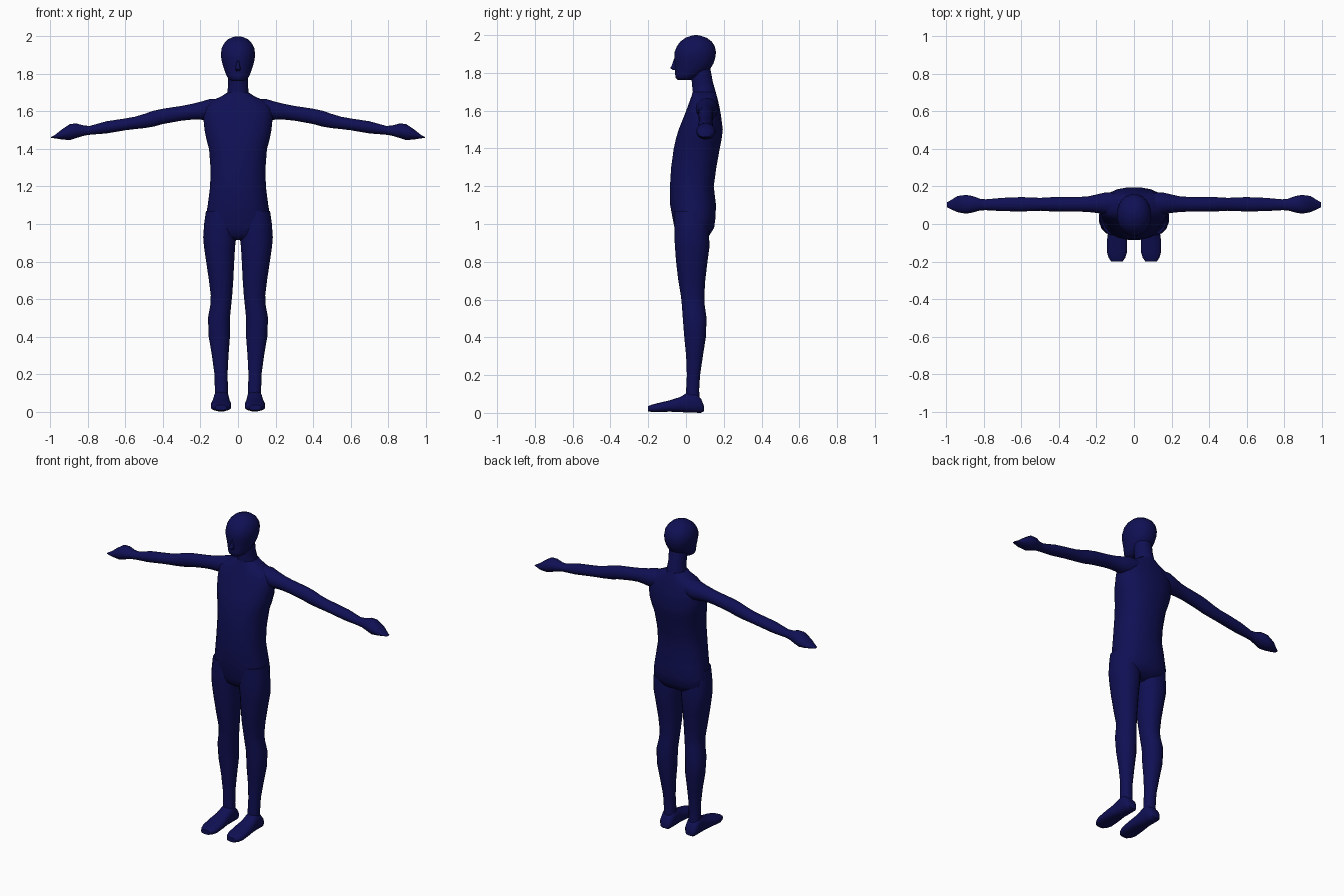
import bpy, bmesh, math

navy = bpy.data.materials.new("navy")
navy.diffuse_color = (0.005, 0.005, 0.09, 1)


def loft(name, axis, rings, power=2.2, sides=20, side=1):
    """Skin rounded cross-sections: (position, lo_u, hi_u, lo_v, hi_v) along an axis.
    axis z: u=x v=y, axis x: u=y v=z, axis y: u=x v=z; side=-1 mirrors in x."""
    bm = bmesh.new()
    loops = []
    for t, u0, u1, v0, v1 in rings:
        loop = []
        for i in range(sides):
            a = 2 * math.pi * (i + 0.5) / sides
            c, s = math.cos(a), math.sin(a)
            u = (u0 + u1) / 2 + (u1 - u0) / 2 * math.copysign(abs(c) ** (2 / power), c)
            v = (v0 + v1) / 2 + (v1 - v0) / 2 * math.copysign(abs(s) ** (2 / power), s)
            x, y, z = {"z": (u, v, t), "x": (t, u, v), "y": (u, t, v)}[axis]
            loop.append(bm.verts.new((x * side, y, z)))
        loops.append(loop)
    for a, b in zip(loops, loops[1:]):
        for i in range(sides):
            j = (i + 1) % sides
            bm.faces.new((a[i], a[j], b[j], b[i]))
    bm.faces.new(loops[0])
    bm.faces.new(loops[-1])
    bmesh.ops.recalc_face_normals(bm, faces=bm.faces)
    mesh = bpy.data.meshes.new(name)
    bm.to_mesh(mesh)
    bm.free()
    mesh.materials.append(navy)
    obj = bpy.data.objects.new(name, mesh)
    bpy.context.collection.objects.link(obj)
    bpy.ops.object.select_all(action="DESELECT")
    obj.select_set(True)
    bpy.context.view_layer.objects.active = obj
    bpy.ops.object.shade_smooth_by_angle(angle=math.radians(50))
    return obj


def upright(name, rows, power=2.2):
    """Loft centred on x = 0 from rows of (z, half width, front, back)."""
    return loft(name, "z", [(z, -w, w, f, b) for z, w, f, b in rows], power)


# Torso from crotch to base of neck
upright("torso", [
    (0.915, 0.09, -0.02, 0.07), (0.94, 0.155, -0.05, 0.125),
    (0.98, 0.175, -0.062, 0.15), (1.03, 0.175, -0.072, 0.157),
    (1.10, 0.163, -0.085, 0.16), (1.20, 0.15, -0.086, 0.148),
    (1.30, 0.148, -0.08, 0.162), (1.40, 0.156, -0.066, 0.18),
    (1.45, 0.17, -0.055, 0.19), (1.50, 0.18, -0.04, 0.196),
    (1.57, 0.187, -0.012, 0.187), (1.62, 0.182, 0.008, 0.178),
    (1.655, 0.145, 0.02, 0.17), (1.68, 0.09, 0.03, 0.163),
    (1.70, 0.058, 0.035, 0.158)], 2.3)

# Neck
upright("neck", [
    (1.64, 0.075, 0.025, 0.165), (1.70, 0.057, 0.035, 0.158),
    (1.75, 0.053, 0.03, 0.143), (1.82, 0.056, 0.025, 0.13),
    (1.86, 0.05, 0.03, 0.12)], 2)

# Head with tapered jaw
upright("head", [
    (1.762, 0.032, -0.045, 0.03), (1.772, 0.05, -0.055, 0.055),
    (1.79, 0.062, -0.058, 0.085), (1.82, 0.073, -0.058, 0.128),
    (1.85, 0.083, -0.06, 0.147), (1.88, 0.09, -0.063, 0.156),
    (1.91, 0.092, -0.062, 0.16), (1.94, 0.087, -0.05, 0.154),
    (1.965, 0.073, -0.032, 0.138), (1.985, 0.052, -0.005, 0.112),
    (1.996, 0.027, 0.025, 0.08), (2.0, 0.008, 0.045, 0.06)], 2.1)

# Nose
upright("nose", [
    (1.875, 0.006, -0.064, -0.03), (1.84, 0.011, -0.075, -0.03),
    (1.825, 0.015, -0.084, -0.03), (1.814, 0.012, -0.068, -0.03)], 2)

for label, side in (("left", 1), ("right", -1)):
    # Arm and pointed mitten hand
    loft(label + "_arm", "x", [
        (0.08, 0.05, 0.165, 1.57, 1.67), (0.15, 0.05, 0.17, 1.55, 1.667),
        (0.20, 0.058, 0.158, 1.555, 1.652), (0.25, 0.064, 0.147, 1.555, 1.64),
        (0.30, 0.065, 0.145, 1.55, 1.63), (0.40, 0.065, 0.145, 1.532, 1.615),
        (0.45, 0.067, 0.143, 1.518, 1.604), (0.50, 0.07, 0.14, 1.51, 1.587),
        (0.55, 0.068, 0.142, 1.505, 1.572), (0.60, 0.066, 0.144, 1.499, 1.563),
        (0.70, 0.068, 0.14, 1.482, 1.548), (0.79, 0.073, 0.132, 1.475, 1.523),
        (0.82, 0.072, 0.135, 1.47, 1.525), (0.86, 0.06, 0.15, 1.458, 1.536),
        (0.895, 0.054, 0.156, 1.446, 1.534), (0.94, 0.062, 0.15, 1.45, 1.503),
        (0.975, 0.078, 0.128, 1.456, 1.475), (0.997, 0.09, 0.115, 1.459, 1.463)],
        2, 16, side)

    # Leg from hip to ankle
    loft(label + "_leg", "z", [
        (0.05, 0.052, 0.122, 0.0, 0.075), (0.12, 0.053, 0.124, 0.0, 0.07),
        (0.20, 0.055, 0.126, 0.004, 0.075), (0.30, 0.05, 0.14, 0.0, 0.09),
        (0.40, 0.042, 0.157, -0.01, 0.106), (0.50, 0.042, 0.161, -0.018, 0.11),
        (0.57, 0.035, 0.148, -0.023, 0.1), (0.62, 0.03, 0.146, -0.028, 0.098),
        (0.70, 0.024, 0.156, -0.042, 0.103), (0.80, 0.019, 0.171, -0.054, 0.115),
        (0.88, 0.014, 0.183, -0.06, 0.126), (0.93, 0.008, 0.187, -0.063, 0.124),
        (1.00, 0.008, 0.182, -0.064, 0.122), (1.07, 0.02, 0.172, -0.062, 0.115)],
        2.2, 16, side)

    # Foot from heel to toe
    loft(label + "_foot", "y", [
        (0.094, 0.062, 0.116, 0.008, 0.04), (0.08, 0.05, 0.128, 0.0, 0.075),
        (0.05, 0.046, 0.132, 0.0, 0.11), (0.01, 0.046, 0.132, 0.0, 0.11),
        (-0.03, 0.043, 0.137, 0.004, 0.085), (-0.09, 0.036, 0.145, 0.006, 0.066),
        (-0.15, 0.036, 0.145, 0.003, 0.052), (-0.18, 0.046, 0.136, 0.004, 0.044),
        (-0.2, 0.06, 0.122, 0.008, 0.036)], 2.6, 16, side)
